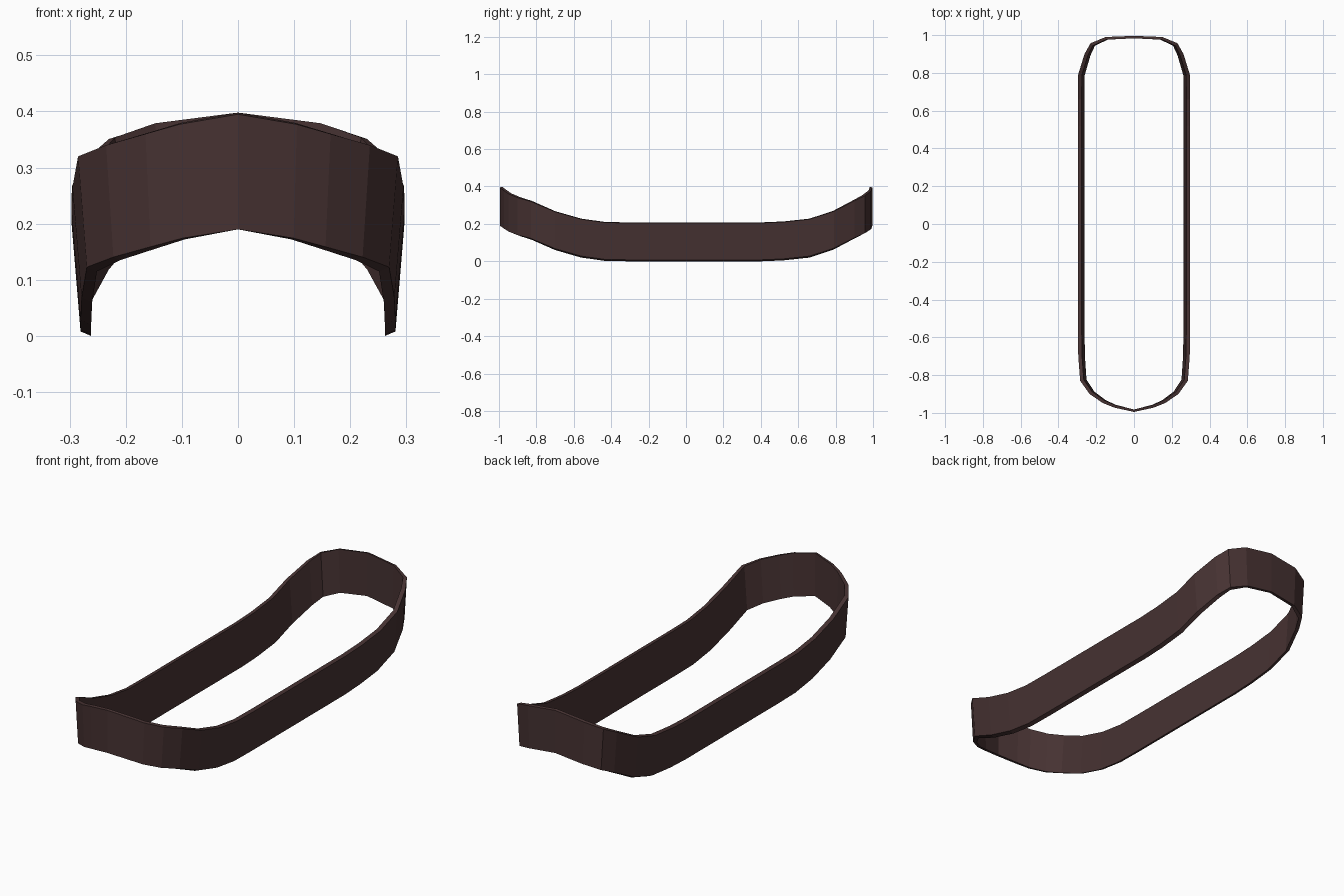
import bpy, bmesh
from mathutils import Vector

if "Cube" in bpy.data.objects:
    bpy.data.objects.remove(bpy.data.objects["Cube"])

mat = bpy.data.materials.new("dark brown")
mat.diffuse_color = (0.062, 0.032, 0.032, 1)
mat.use_nodes = True
mat.node_tree.nodes["Principled BSDF"].inputs["Base Color"].default_value = mat.diffuse_color

# half outline from front centre to back centre: x, y, bottom height
half = [(0, -0.995, 0.19), (0.105, -0.972, 0.172), (0.165, -0.948, 0.155),
        (0.235, -0.9, 0.135), (0.285, -0.83, 0.115), (0.295, -0.7, 0.06),
        (0.297, -0.56, 0.02), (0.297, -0.43, 0.002), (0.297, -0.3, 0),
        (0.297, 0.4, 0), (0.297, 0.52, 0.005), (0.297, 0.66, 0.02),
        (0.296, 0.79, 0.062), (0.262, 0.90, 0.118), (0.23, 0.957, 0.146),
        (0.15, 0.99, 0.171), (0, 0.996, 0.19)]
loop = half + [(-x, y, z) for x, y, z in half[-2:0:-1]]
n = len(loop)
H = 0.208

# closed upswept band, leaning outwards
bm = bmesh.new()
rings = []
for i, (x, y, z) in enumerate(loop):
    a, b = loop[i - 1], loop[(i + 1) % n]
    t = Vector((b[0] - a[0], b[1] - a[1])).normalized()
    side = abs(t.y)
    thick = 0.013 + 0.007 * side
    ix, iy = x - t.y * thick, y + t.x * thick
    lean = 0.945
    section = [(x * lean, y, z + 0.008 * side), (x, y, z + H - 0.003),
               (ix, iy, z + H), (ix * lean, iy, z)]
    rings.append([bm.verts.new(p) for p in section])
for i in range(n):
    r, s = rings[i], rings[(i + 1) % n]
    for k in range(4):
        j = (k + 1) % 4
        bm.faces.new((r[k], s[k], s[j], r[j]))
bmesh.ops.recalc_face_normals(bm, faces=bm.faces)
me = bpy.data.meshes.new("curved_band")
bm.to_mesh(me)
bm.free()
me.materials.append(mat)
ob = bpy.data.objects.new("curved_band", me)
bpy.context.collection.objects.link(ob)
